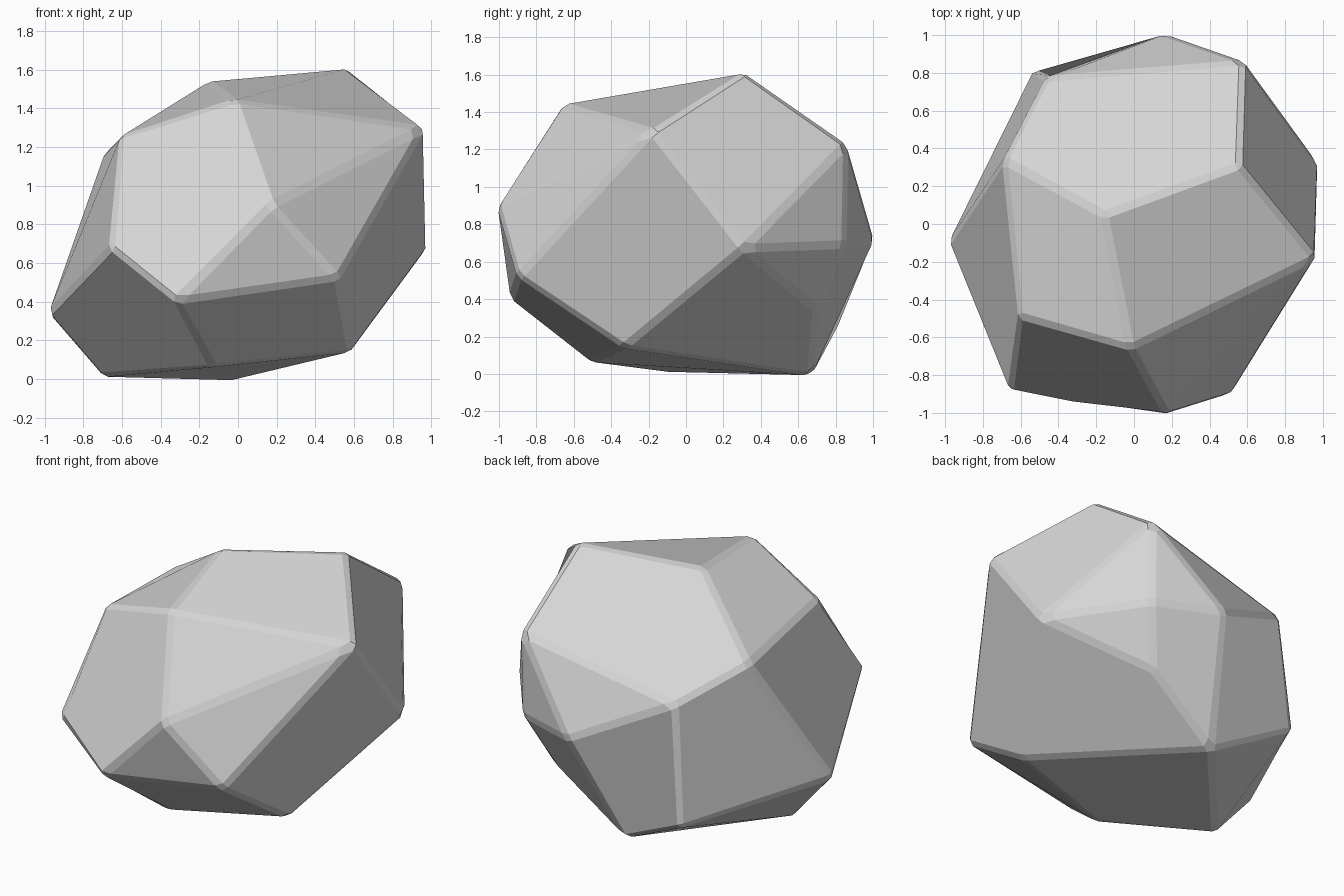
import bpy, bmesh

cube = bpy.data.objects.get("Cube")
if cube:
    bpy.data.objects.remove(cube, do_unlink=True)

# Stone colour
stone = bpy.data.materials.new("stone grey")
stone.use_nodes = True
grey = (0.67, 0.67, 0.67, 1)
stone.diffuse_color = grey
stone.node_tree.nodes["Principled BSDF"].inputs["Base Color"].default_value = grey

# Corners of the boulder, lettered from the top down
corners = {
    # crown
    "A": (.56, .31, 1.615), "B": (-.16, .05, 1.54), "C": (-.02, -.66, 1.445),
    # shoulder
    "D": (-.61, -.49, 1.26), "E": (.965, -.18, 1.3), "P": (.58, .86, 1.23),
    "S": (-.69, .34, 1.17), "R": (-.465, .775, 1.01),
    # girth
    "F": (.98, .31, .67), "G": (.17, -1.01, .9), "I": (-.66, -.89, .68),
    "Q": (.15, 1.01, .71), "U": (.575, .85, .69), "H": (.52, -.9, .52),
    # foot
    "J": (-.32, -.94, .4), "L": (-.985, -.1, .34), "V": (.44, .7, .34),
    "W": (-.53, .82, .24), "K": (.59, -.33, .14), "N": (-.13, -.51, .06),
    # base
    "M": (-.71, -.1, .01), "O": (-.03, .67, -.01),
}

# Broken facets, each spelled by the corners around it;
# the first letter sets which way a slightly bent facet folds
facets = ("ABSRP ABCE BSDC CDIJG CGE GEH GHJ HKFE AEFP PFU PUQ "
          "RPQ FUV UQOV KOVF QOWR OMNK WLMO SRWL DILS NMLIJ HKNJ")

bm = bmesh.new()
verts = {name: bm.verts.new(co) for name, co in corners.items()}
for facet in facets.split():
    bm.faces.new([verts[name] for name in facet])
bmesh.ops.recalc_face_normals(bm, faces=bm.faces[:])

# Worn, chipped edges
bmesh.ops.bevel(bm, geom=bm.edges[:], offset=0.025, segments=1,
                profile=0.5, affect='EDGES', clamp_overlap=True)

mesh = bpy.data.meshes.new("boulder")
bm.to_mesh(mesh)
bm.free()
mesh.materials.append(stone)
boulder = bpy.data.objects.new("boulder", mesh)
bpy.context.collection.objects.link(boulder)
